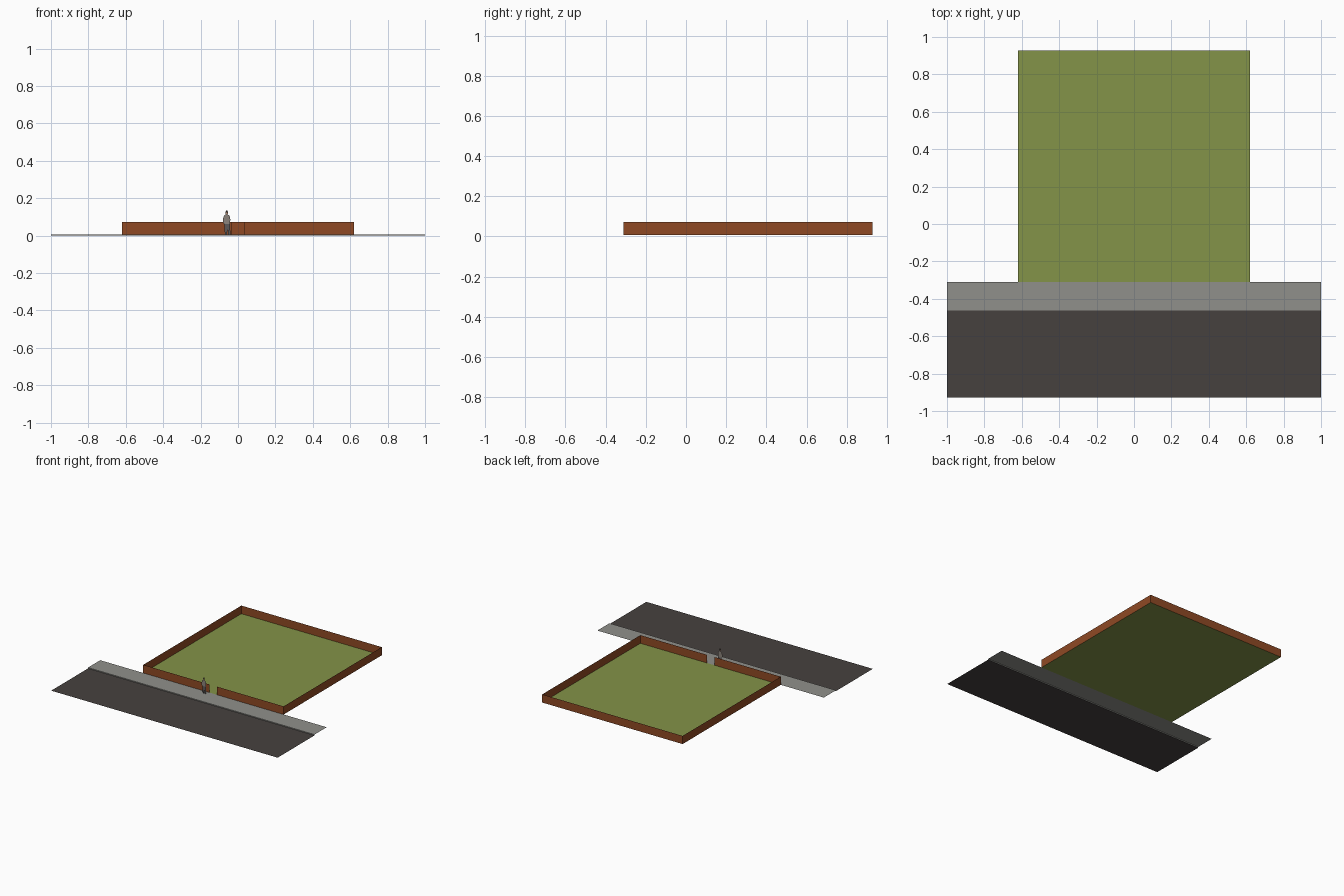
import bpy, math

if "Cube" in bpy.data.objects:
    bpy.data.objects.remove(bpy.data.objects["Cube"])

def srgb(r, g, b):
    f = lambda c: c / 12.92 if c <= 0.04045 else ((c + 0.055) / 1.055) ** 2.4
    return (f(r / 255), f(g / 255), f(b / 255), 1)

def material(name, *rgb):
    m = bpy.data.materials.new(name)
    m.diffuse_color = srgb(*rgb)
    m.use_nodes = True
    m.node_tree.nodes["Principled BSDF"].inputs["Base Color"].default_value = m.diffuse_color
    return m

GRASS = material("grass green", 131, 147, 72)
PAVING = material("paving grey", 144, 144, 139)
ASPHALT = material("asphalt", 70, 65, 63)
BRICK = material("brick brown", 143, 73, 36)
HAIR = material("dark hair", 55, 45, 40)
SKIN = material("skin", 180, 140, 115)
SHIRT = material("shirt grey", 140, 132, 124)
TROUSERS = material("trousers grey", 92, 88, 88)

def sheets(name, mat, faces):
    """One object made from flat polygons."""
    verts, idx = [], []
    for face in faces:
        idx.append(range(len(verts), len(verts) + len(face)))
        verts += face
    me = bpy.data.meshes.new(name)
    me.from_pydata(verts, [], [list(i) for i in idx])
    me.materials.append(mat)
    ob = bpy.data.objects.new(name, me)
    bpy.context.collection.objects.link(ob)
    return ob

def flat(x, y0, y1, z):
    return [(-x, y0, z), (x, y0, z), (x, y1, z), (-x, y1, z)]

def upright(a, b, z0, z1):
    return [(*a, z0), (*b, z0), (*b, z1), (*a, z1)]

G, TOP = 0.007, 0.072            # kerb level, wall top
W, FRONT, BACK = 0.62, -0.31, 0.928
KERB, ROAD = -0.463, -0.928

# Ground: road, raised pavement, lawn
sheets("road", ASPHALT, [flat(1, ROAD, KERB, 0)])
sheets("pavement", PAVING, [flat(1, KERB, FRONT, G)])
sheets("kerb", PAVING, [upright((-1, KERB), (1, KERB), 0, G)])
sheets("lawn", GRASS, [flat(W, FRONT, BACK, G)])

# Garden wall, with a gateway gap in the front
path = [(0.032, FRONT), (W, FRONT), (W, BACK), (-W, BACK), (-W, FRONT), (-0.035, FRONT)]
sheets("garden_wall", BRICK, [upright(a, b, G, TOP) for a, b in zip(path, path[1:])])

# Flat cut-out of a standing person on the pavement
PX, PY = -0.06, -0.344
def cutout(pts):
    return [(PX + x, PY, z) for x, z in pts]

def oval(cx, cz, rx, rz, n=12):
    return [(cx + rx * math.cos(2 * math.pi * i / n), cz + rz * math.sin(2 * math.pi * i / n))
            for i in range(n)]

sheets("person_legs", TROUSERS, [
    cutout([(-0.010, G), (0.002, G), (0.004, 0.062), (-0.014, 0.062)]),
    cutout([(0.006, G), (0.020, G), (0.016, 0.062), (0.004, 0.062)])])
sheets("person_torso", SHIRT, [
    cutout([(-0.014, 0.062), (0.016, 0.062), (0.019, 0.085), (0.015, 0.107),
            (0.005, 0.113), (-0.007, 0.113), (-0.015, 0.107), (-0.021, 0.085), (-0.020, 0.070)])])
sheets("person_face", SKIN, [cutout(oval(0, 0.118, 0.006, 0.006))])
sheets("person_hair", HAIR, [cutout([(-0.007, 0.120), (0.007, 0.120), (0.007, 0.127),
                                     (0.003, 0.133), (-0.003, 0.133), (-0.007, 0.127)])])
